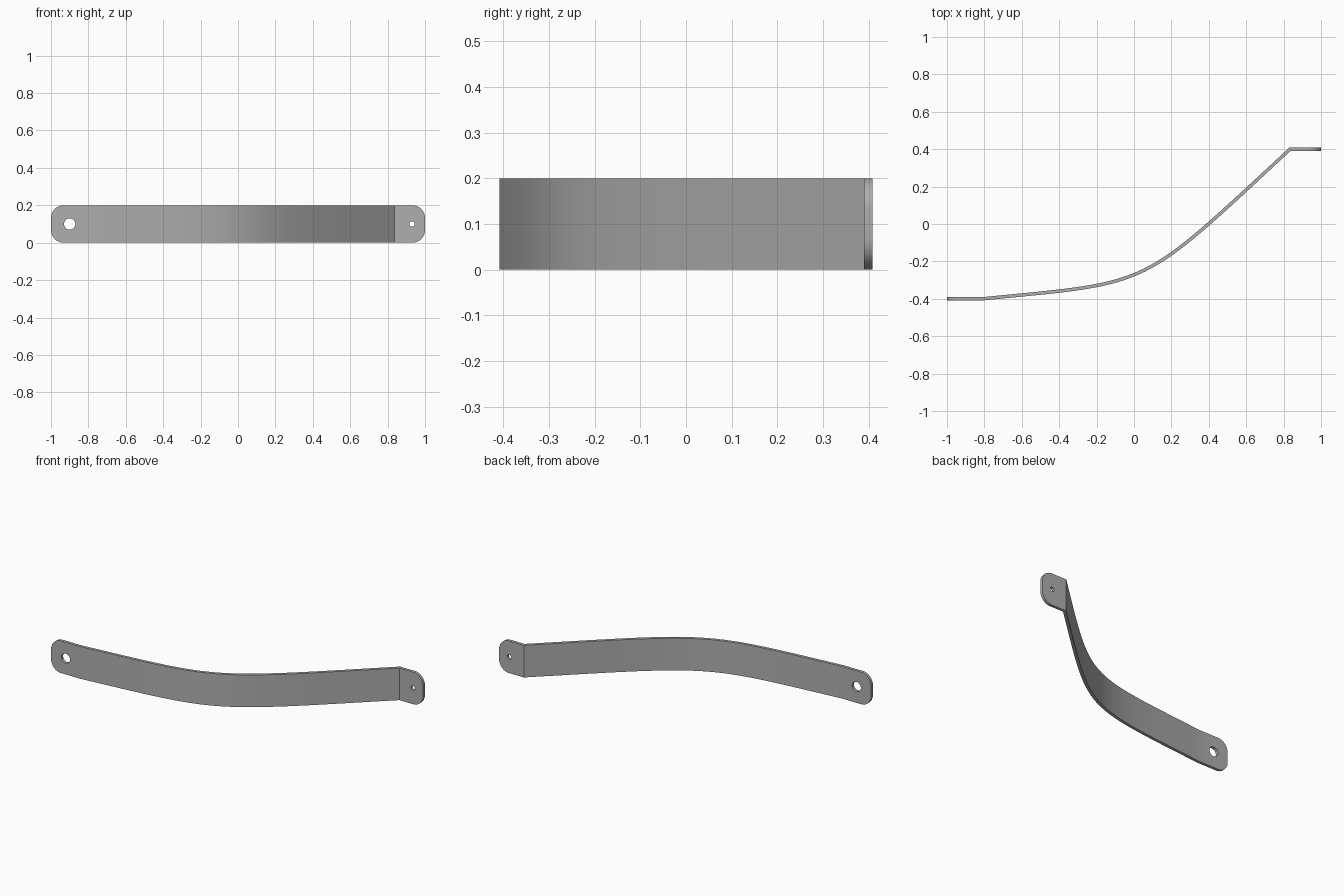
import bpy
import bmesh
import math
from mathutils import Vector
from mathutils.geometry import interpolate_bezier

cube = bpy.data.objects.get("Cube")
if cube:
    bpy.data.objects.remove(cube, do_unlink=True)

HEIGHT = 0.2
THICK = 0.018
CORNER = 0.068

steel = bpy.data.materials.new("grey_steel")
steel.use_nodes = True
grey = (0.43, 0.43, 0.43, 1)
steel.diffuse_color = grey
steel.node_tree.nodes["Principled BSDF"].inputs["Base Color"].default_value = grey

# Centre line seen from above: flat tab, sweeping bend, angled tab
start, end = Vector((-0.8, -0.399, 0)), Vector((0.833, 0.399, 0))
sweep = interpolate_bezier(start, Vector((0.106, -0.31, 0)),
                           Vector((0.025, -0.35, 0)), end, 33)
path = [Vector((-1, start.y, 0)), *sweep, Vector((1, end.y, 0))]

# Ribbon with rounded end corners
bm = bmesh.new()
low = [bm.verts.new(p) for p in path]
high = [bm.verts.new(p + Vector((0, 0, HEIGHT))) for p in path]
for i in range(len(path) - 1):
    bm.faces.new((low[i], low[i + 1], high[i + 1], high[i]))
bmesh.ops.bevel(bm, geom=[low[0], high[0], low[-1], high[-1]], offset=CORNER,
                segments=10, profile=0.5, affect='VERTICES')
mesh = bpy.data.meshes.new("bent_strap")
bm.to_mesh(mesh)
bm.free()
strap = bpy.data.objects.new("bent_strap", mesh)
bpy.context.collection.objects.link(strap)
mesh.materials.append(steel)
bpy.context.view_layer.objects.active = strap
strap.select_set(True)

# Sheet thickness
solid = strap.modifiers.new("thickness", 'SOLIDIFY')
solid.thickness = THICK
solid.offset = 0
solid.use_even_offset = True
bpy.ops.object.modifier_apply(modifier=solid.name)


# Screw holes through the end tabs
def drill(name, x, y, radius):
    bpy.ops.mesh.primitive_cylinder_add(
        vertices=32, radius=radius, depth=0.1,
        location=(x, y, HEIGHT / 2), rotation=(math.pi / 2, 0, 0))
    cutter = bpy.context.object
    cutter.name = name
    cutter.hide_render = True
    cutter.data.materials.append(steel)
    cut = strap.modifiers.new(name, 'BOOLEAN')
    cut.operation = 'DIFFERENCE'
    cut.solver = 'EXACT'
    cut.object = cutter
    bpy.ops.object.select_all(action='DESELECT')
    strap.select_set(True)
    bpy.context.view_layer.objects.active = strap
    bpy.ops.object.modifier_apply(modifier=cut.name)
    bpy.data.objects.remove(cutter, do_unlink=True)


drill("large_hole_cutter", -0.9, start.y, 0.03)
drill("small_hole_cutter", 0.93, end.y, 0.014)

bpy.ops.object.shade_smooth_by_angle(angle=math.radians(30))
